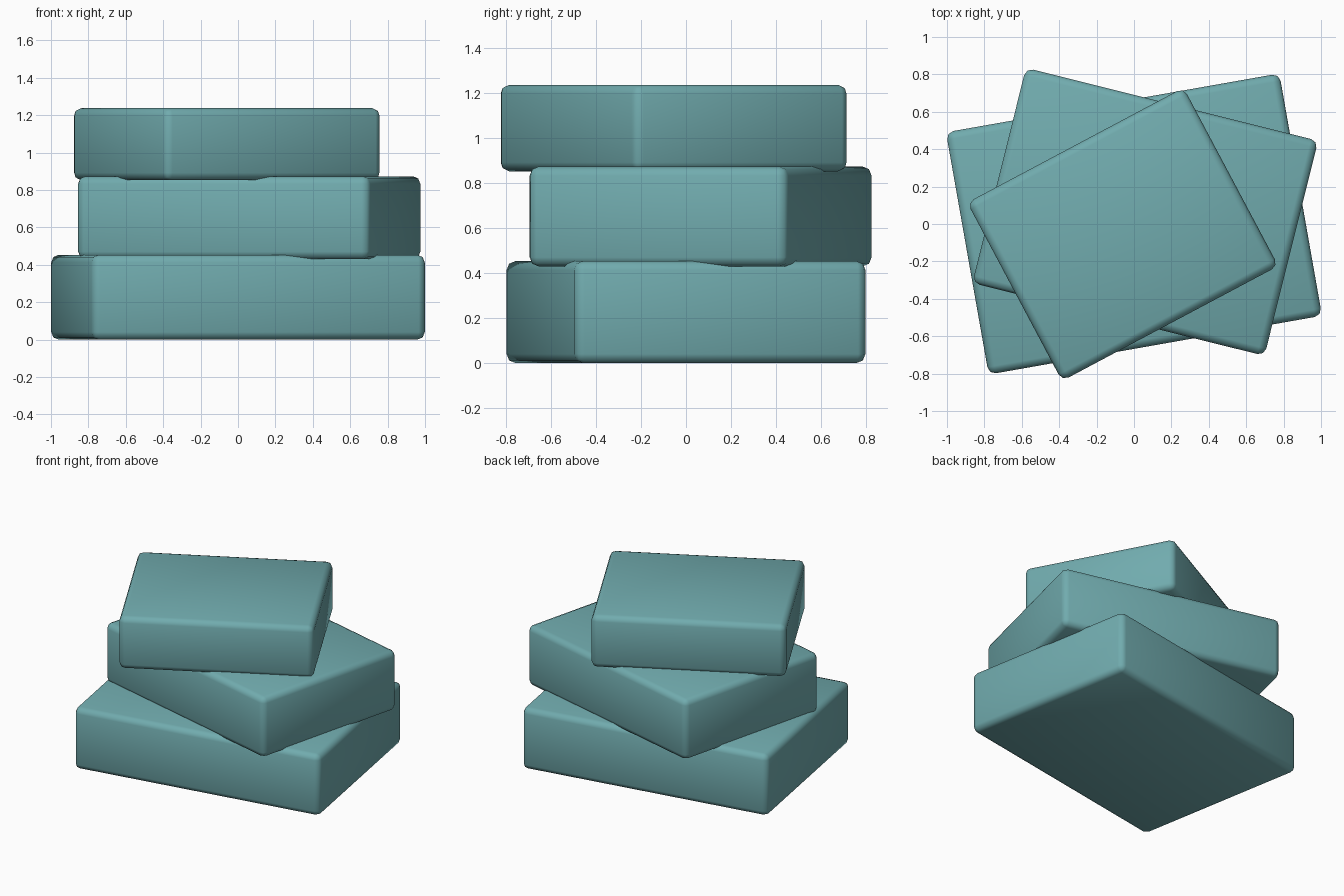
import bpy
import math

if "Cube" in bpy.data.objects:
    bpy.data.objects.remove(bpy.data.objects["Cube"])

teal = bpy.data.materials.new("muted_teal")
teal.diffuse_color = (0.165, 0.41, 0.425, 1)
teal.use_nodes = True
teal.node_tree.nodes["Principled BSDF"].inputs["Base Color"].default_value = teal.diffuse_color


def slab(name, size, centre, angle, z0, z1, bevel=0.04):
    """Rounded rectangular slab turned about the vertical axis."""
    bpy.ops.mesh.primitive_cube_add(
        size=1, location=(centre[0], centre[1], (z0 + z1) / 2))
    ob = bpy.context.object
    ob.name = name
    ob.scale = (size[0], size[1], z1 - z0)
    bpy.ops.object.transform_apply(location=False, rotation=False, scale=True)
    ob.rotation_euler.z = math.radians(angle)
    ob.data.materials.append(teal)
    # soft rounded edges
    mod = ob.modifiers.new("rounded_edges", 'BEVEL')
    mod.width = bevel
    mod.segments = 2
    bpy.ops.object.modifier_apply(modifier=mod.name)
    bpy.ops.object.shade_smooth_by_angle(angle=math.radians(50))
    return ob


# stack of three slabs, each turned differently and slightly sunk together
slab("bottom_slab", (1.81, 1.315), (0.0, 0.0), 10, 0.0, 0.453)
slab("middle_slab", (1.61, 1.185), (0.06, 0.065), -14, 0.43, 0.873)
slab("top_slab", (1.31, 1.08), (-0.06, -0.055), 28, 0.852, 1.237)
